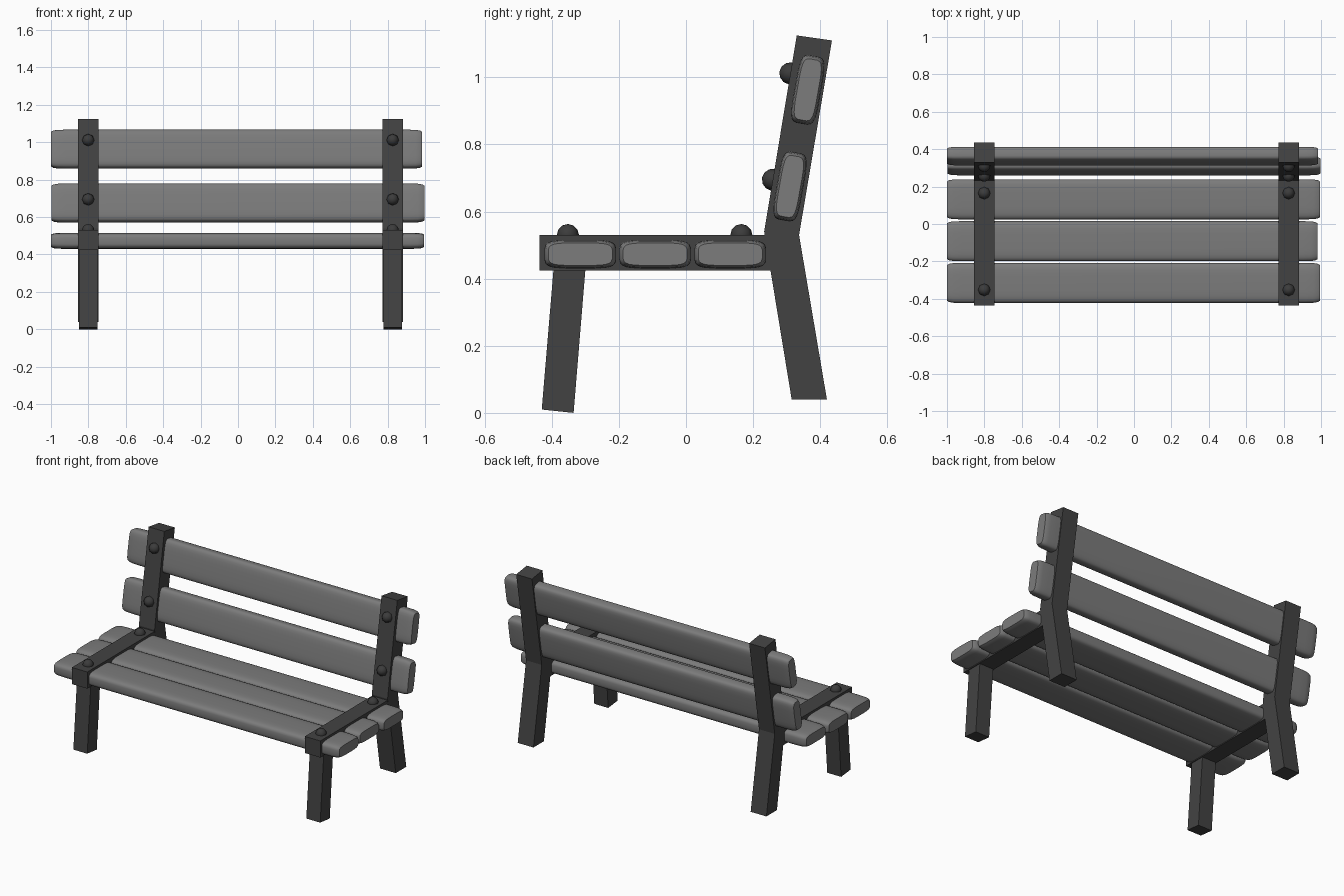
import bpy, bmesh, math
from mathutils import Matrix, Vector

cube = bpy.data.objects.get("Cube")
if cube:
    bpy.data.objects.remove(cube, do_unlink=True)


def material(name, value):
    m = bpy.data.materials.new(name)
    m.use_nodes = True
    colour = (value, value, value, 1)
    m.diffuse_color = colour
    m.node_tree.nodes["Principled BSDF"].inputs["Base Color"].default_value = colour
    return m


SLAT = material("mid grey slat", 0.2)
FRAME = material("dark grey frame", 0.055)
BOLT = material("dark grey bolt", 0.045)


def finish(name, bm, mat, smooth=None):
    bmesh.ops.recalc_face_normals(bm, faces=bm.faces)
    mesh = bpy.data.meshes.new(name)
    bm.to_mesh(mesh)
    bm.free()
    mesh.materials.append(mat)
    ob = bpy.data.objects.new(name, mesh)
    bpy.context.collection.objects.link(ob)
    if smooth:
        bpy.ops.object.select_all(action='DESELECT')
        ob.select_set(True)
        bpy.context.view_layer.objects.active = ob
        bpy.ops.object.shade_smooth_by_angle(angle=math.radians(smooth))
    return ob


def bar(name, profile, x, width):
    """Side profile in (y, z), extruded across x."""
    bm = bmesh.new()
    a, b = [[bm.verts.new((x + s * width / 2, y, z)) for y, z in profile] for s in (-1, 1)]
    bm.faces.new(a)
    bm.faces.new(b)
    n = len(a)
    for i in range(n):
        j = (i + 1) % n
        bm.faces.new((a[i], a[j], b[j], b[i]))
    return finish(name, bm, FRAME)


def slat(name, y, z, width, thick, tilt, x0, x1):
    """Rounded plank lofted along x with softened, narrowing ends."""
    bm = bmesh.new()
    n = 24
    rot = Matrix.Rotation(math.radians(tilt), 3, 'X')

    def power(v):
        return math.copysign(abs(v) ** 0.45, v)

    stations = [(x0, .78), (x0 + .012, .91), (x0 + .035, .98), (x0 + .08, 1),
                (x1 - .08, 1), (x1 - .035, .98), (x1 - .012, .91), (x1, .78)]
    rings = []
    for x, s in stations:
        ring = []
        for i in range(n):
            t = math.tau * (i + .5) / n
            # the narrow end keeps most of its width
            p = Vector((x, power(math.cos(t)) * width / 2 * (s + 1) / 2,
                        power(math.sin(t)) * thick / 2 * s))
            ring.append(bm.verts.new(rot @ p + Vector((0, y, z))))
        rings.append(ring)
    for a, b in zip(rings, rings[1:]):
        for i in range(n):
            j = (i + 1) % n
            bm.faces.new((a[i], a[j], b[j], b[i]))
    bm.faces.new(rings[0])
    bm.faces.new(rings[-1])
    return finish(name, bm, SLAT, 50)


def bolt(name, x, y, z, tilt):
    bm = bmesh.new()
    place = Matrix.Translation((x, y, z)) @ Matrix.Rotation(math.radians(tilt), 4, 'X')
    bmesh.ops.create_uvsphere(bm, u_segments=8, v_segments=6, radius=0.033, matrix=place)
    return finish(name, bm, BOLT, 60)


# Iron frames: bent upright, seat rail and front leg on each side
upright = [(.33, 1.125), (.435, 1.11), (.337, .53), (.42, .04), (.315, .04), (.233, .54)]
rail = [(-.437, .425), (-.437, .53), (.28, .53), (.28, .425)]
leg = [(-.43, .01), (-.335, 0), (-.298, .45), (-.393, .45)]
for side, x in (("right", -.801), ("left", .827)):
    bar(side + "_back_upright", upright, x, .11)
    bar(side + "_seat_rail", rail, x, .108)
    bar(side + "_front_leg", leg, x, .097)
    # Bolt heads on the rail and the upright
    for part, y, z, tilt in (("front_seat", -.352, .53, 0), ("rear_seat", .165, .53, 0),
                             ("lower_back", .259, .695, 80), ("upper_back", .311, 1.012, 80)):
        bolt(side + "_" + part + "_bolt", x, y, z, tilt)

# Seat slats
for part, y, x1 in (("front", -.315, .995), ("middle", -.092, .982), ("rear", .132, .995)):
    slat(part + "_seat_slat", y, .473, .215, .086, 0, -1, x1)

# Back slats, leaning with the uprights
slat("lower_back_slat", .31, .675, .207, .08, 80, -.998, .997)
slat("upper_back_slat", .363, .963, .207, .08, 80, -1, .985)
